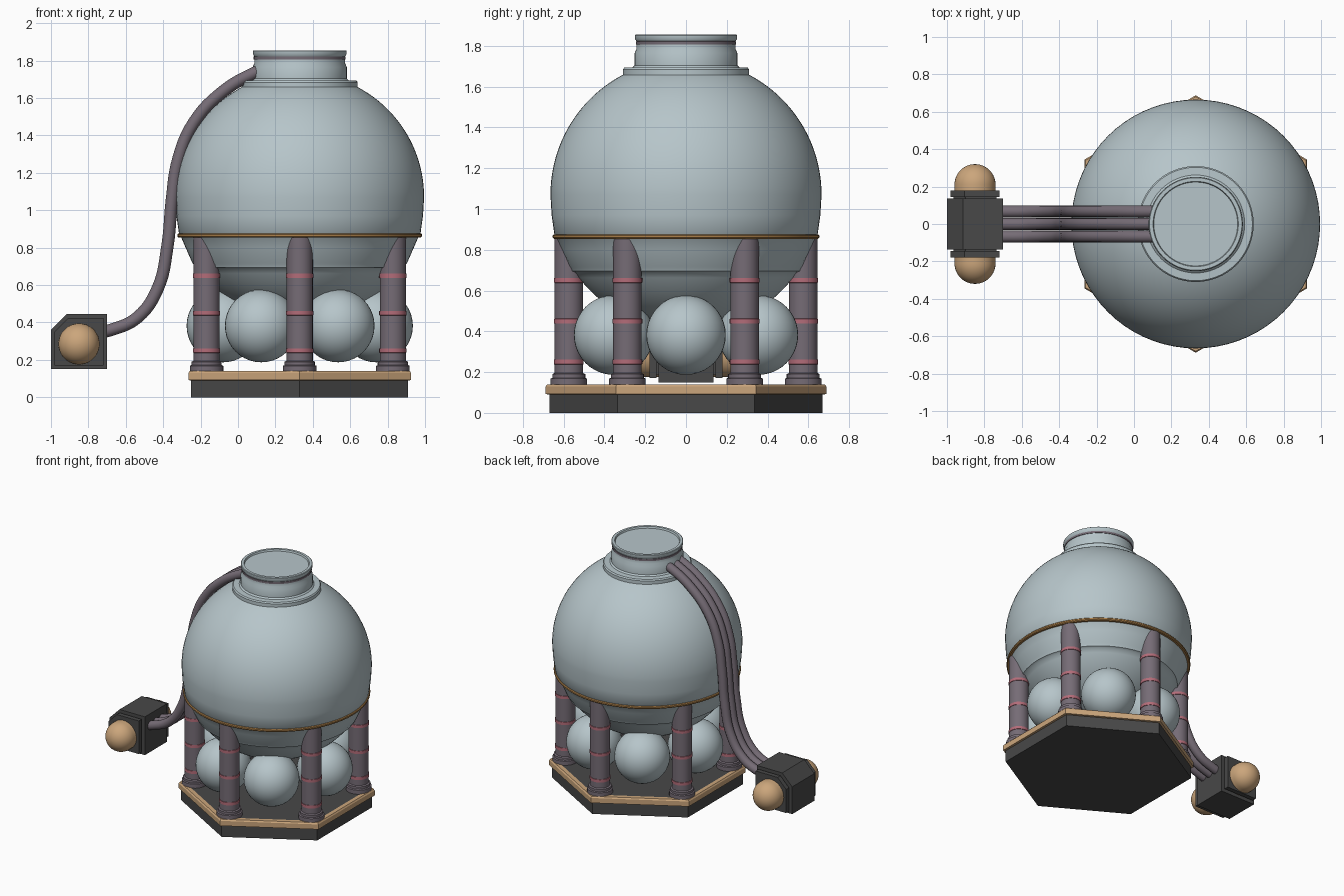
import bpy, bmesh, math
from mathutils import Vector, Matrix

if "Cube" in bpy.data.objects:
    bpy.data.objects.remove(bpy.data.objects["Cube"])

CX = 0.33  # tank axis


def mat(name, rgb):
    m = bpy.data.materials.new(name)
    m.diffuse_color = (*rgb, 1)
    m.use_nodes = True
    m.node_tree.nodes["Principled BSDF"].inputs["Base Color"].default_value = m.diffuse_color
    return m


SHELL = mat("pale blue grey", (0.47, 0.56, 0.59))
DARK = mat("charcoal", (0.065, 0.065, 0.065))
TAN = mat("tan", (0.60, 0.38, 0.20))
ORANGE = mat("ochre", (0.42, 0.22, 0.07))
PURPLE = mat("purple grey", (0.18, 0.15, 0.18))
PINK = mat("dusty pink", (0.45, 0.15, 0.19))


def finish(bm, name, mats, angle=35):
    bmesh.ops.remove_doubles(bm, verts=bm.verts, dist=1e-5)
    bmesh.ops.recalc_face_normals(bm, faces=bm.faces)
    me = bpy.data.meshes.new(name)
    bm.to_mesh(me)
    bm.free()
    for m in mats:
        me.materials.append(m)
    me.shade_smooth()
    me.set_sharp_from_angle(angle=math.radians(angle))
    ob = bpy.data.objects.new(name, me)
    bpy.context.collection.objects.link(ob)
    return ob


def lathe(name, profile, loc, mats, seg=48, paint=None, angle=35, turn=math.pi / 2, rot=None):
    """Spin (radius, z) points around z; paint(z, r) gives a material slot."""
    bm = bmesh.new()
    rings = [[bm.verts.new((r * math.cos(turn + k * math.tau / seg),
                            r * math.sin(turn + k * math.tau / seg), z))
              for k in range(seg)] if r > 0 else [bm.verts.new((0, 0, z))] for r, z in profile]
    for i, (a, b) in enumerate(zip(rings, rings[1:])):
        zm = (profile[i][1] + profile[i + 1][1]) / 2
        rm = (profile[i][0] + profile[i + 1][0]) / 2
        for k in range(seg):
            n = (k + 1) % seg
            vs = [a[k % len(a)], a[n % len(a)], b[n % len(b)], b[k % len(b)]]
            f = bm.faces.new(list(dict.fromkeys(vs)))
            f.material_index = paint(zm, rm) if paint else 0
    if rot:
        bmesh.ops.rotate(bm, verts=bm.verts, matrix=rot)
    ob = finish(bm, name, mats, angle)
    ob.location = loc
    return ob


def arc(r, z0, a0, a1, n):
    return [(max(0, r * math.cos(math.radians(a0 + (a1 - a0) * i / n))),
             z0 + r * math.sin(math.radians(a0 + (a1 - a0) * i / n))) for i in range(n + 1)]


def full_arc(r, z0, n):
    return [(0, z0 - r)] + arc(r, z0, -90, 90, n)[1:-1] + [(0, z0 + r)]


# hexagonal base: dark plinth with tan rim
lathe("base", [(0, 0), (0.67, 0), (0.67, 0.09), (0.688, 0.092), (0.688, 0.13),
               (0.68, 0.14), (0.645, 0.14), (0.645, 0.137), (0, 0.137)], (CX, 0, 0), [DARK, TAN], seg=6,
      paint=lambda z, r: 1 if z > 0.085 and r > 0.64 else 0, angle=10)

# main tank with soft ridge on the lower half
lower = arc(0.665, 1.07, -89.9, -35, 20)
lower[0] = (0, 0.405)
ridge = [(0.562, 0.695), (0.568, 0.71), (0.575, 0.72), (0.61, 0.80), (0.636, 0.86)]
upper = [(0.645, 0.87), (0.659, 0.97)] + arc(0.665, 1.07, 0, 64, 24)
lathe("tank", lower + ridge + upper, (CX, 0, 0), [SHELL], seg=72, angle=40)
lathe("tank_band", [(0.60, 0.854), (0.648, 0.854), (0.654, 0.86), (0.654, 0.87), (0.649, 0.876), (0.60, 0.876)],
      (CX, 0, 0), [ORANGE], seg=72)

# neck, flange and lid
lathe("neck", [(0.31, 1.60), (0.31, 1.684), (0.303, 1.693), (0.262, 1.695), (0.252, 1.705),
               (0.252, 1.765), (0.243, 1.785), (0.243, 1.806), (0.246, 1.807), (0.246, 1.822), (0.243, 1.823),
               (0.251, 1.836), (0.251, 1.852), (0.247, 1.855), (0.228, 1.855),
               (0.224, 1.842), (0, 1.842)],
      (CX, 0, 0), [SHELL, PURPLE], seg=64,
      paint=lambda z, r: 1 if 1.806 < z < 1.823 and r > 0.24 else 0)

# six columns with pink bands, and six small tanks between them
col = [(0, 0.137), (0.09, 0.137), (0.09, 0.168), (0.081, 0.172), (0.081, 0.19), (0.07, 0.195)]
for zb in (0.25, 0.45, 0.65):
    col += [(0.07, zb - 0.012), (0.073, zb - 0.011), (0.073, zb + 0.011), (0.07, zb + 0.012)]
col += [(0.07, 0.865), (0, 0.865)]


def col_paint(z, r):
    return int(r > 0.069 and any(abs(z - zb) < 0.0118 for zb in (0.25, 0.45, 0.65)))


for k in range(6):
    a = math.radians(30 + 60 * k)
    lathe(f"column_{k + 1}", col, (CX + 0.575 * math.cos(a), 0.575 * math.sin(a), 0),
          [PURPLE, PINK], seg=28, paint=col_paint)
    a = math.radians(60 * k)
    lathe(f"small_tank_{k + 1}", full_arc(0.195, 0, 20),
          (CX + 0.41 * math.cos(a), 0.41 * math.sin(a), 0.382), [SHELL], seg=40)


# side pump housing: chamfered prisms stacked along y
def prism(name, inset, y0, y1, m):
    d = inset
    pts = [(-1 + d, 0.15 + d), (-0.7 - d, 0.15 + d), (-0.7 - d, 0.445 - d),
           (-0.915 + d * 0.4, 0.445 - d), (-1 + d, 0.36 - d * 0.4)]
    bm = bmesh.new()
    f = bm.faces.new([bm.verts.new((x, y0, z)) for x, z in pts])
    new = bmesh.ops.extrude_face_region(bm, geom=[f])["geom"]
    bmesh.ops.translate(bm, vec=(0, y1 - y0, 0), verts=[v for v in new if isinstance(v, bmesh.types.BMVert)])
    return finish(bm, name, [m], 10)


prism("pump_body", 0, -0.135, 0.135, DARK)
prism("pump_neck", 0.035, -0.15, 0.15, DARK)
for s, side in ((-1, "front"), (1, "back")):
    prism(f"pump_end_{side}", 0.02, s * 0.145, s * 0.18, DARK)
    lathe(f"pump_dome_{side}", [(0, 0.1), (0.11, 0.1)] + arc(0.11, 0.21, 0, 89, 14) + [(0, 0.32)],
          (-0.85, 0, 0.285), [TAN], seg=36, rot=Matrix.Rotation(-s * math.pi / 2, 3, 'X'))

# three hoses from pump to neck
path = [(-0.75, 0.345), (-0.68, 0.36), (-0.54, 0.425), (-0.43, 0.58), (-0.377, 0.81), (-0.353, 1.06),
        (-0.32, 1.27), (-0.235, 1.47), (-0.08, 1.635), (0.09, 1.735), (0.13, 1.75)]
for i, y in enumerate((-0.067, 0, 0.067)):
    cu = bpy.data.curves.new(f"hose_{i + 1}", 'CURVE')
    cu.dimensions = '3D'
    cu.bevel_depth = 0.033
    cu.bevel_resolution = 4
    cu.resolution_u = 6
    cu.use_fill_caps = True
    sp = cu.splines.new('BEZIER')
    sp.bezier_points.add(len(path) - 1)
    for p, (x, z) in zip(sp.bezier_points, path):
        p.co = (x, y, z)
        p.handle_left_type = p.handle_right_type = 'AUTO'
    cu.materials.append(PURPLE)
    ob = bpy.data.objects.new(f"hose_{i + 1}", cu)
    bpy.context.collection.objects.link(ob)
    bpy.ops.object.select_all(action='DESELECT')
    ob.select_set(True)
    bpy.context.view_layer.objects.active = ob
    bpy.ops.object.convert(target='MESH')
    bpy.ops.object.shade_smooth_by_angle(angle=math.radians(40))
